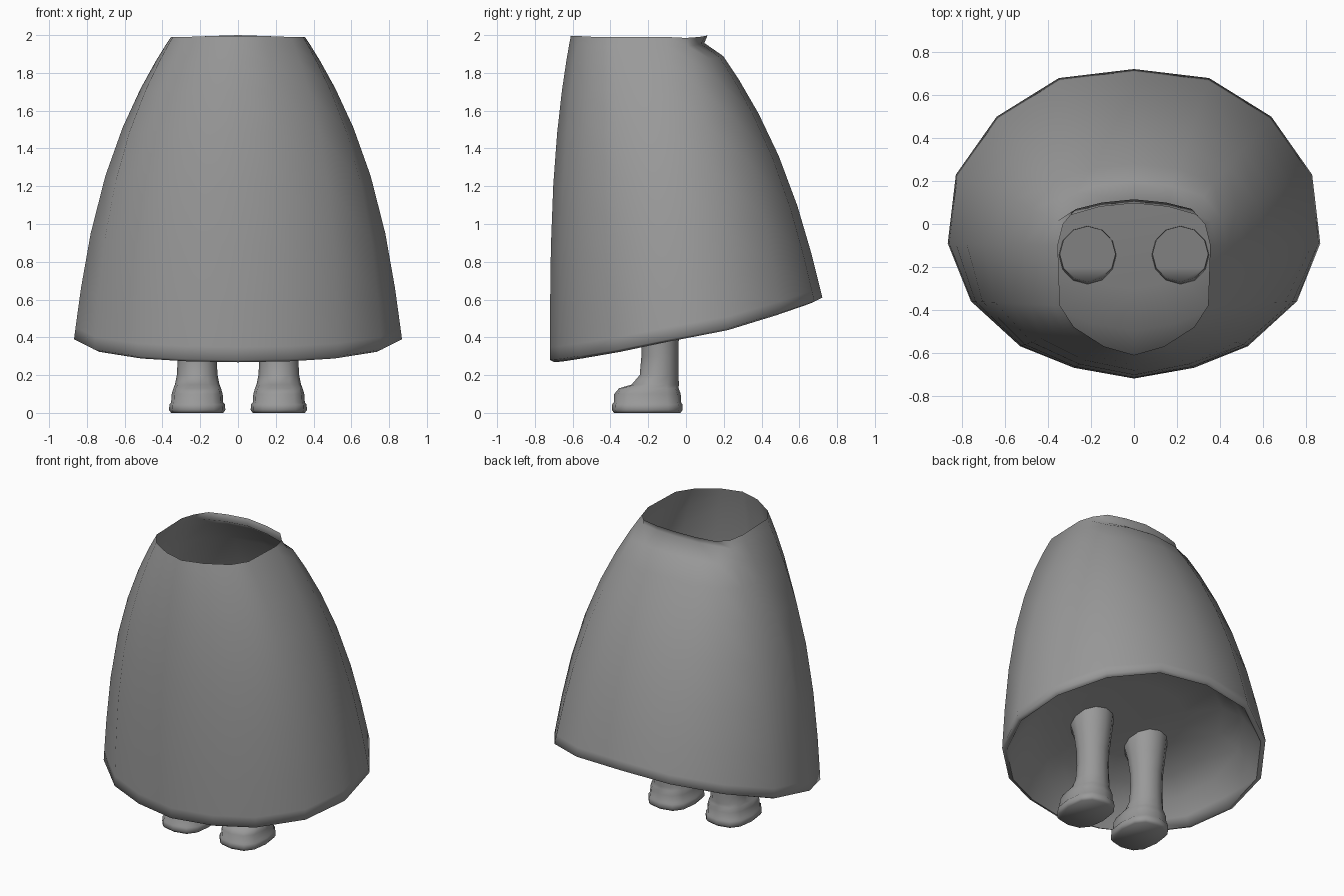
import bpy, bmesh, math

if "Cube" in bpy.data.objects:
    bpy.data.objects.remove(bpy.data.objects["Cube"])

grey = bpy.data.materials.new("warm_grey")
grey.diffuse_color = (0.32, 0.32, 0.32, 1)
grey.use_nodes = True
grey.node_tree.nodes["Principled BSDF"].inputs["Base Color"].default_value = grey.diffuse_color


def loft(name, rings, cap_start, cap_end, angle):
    """Skin a list of closed rings into one object."""
    bm = bmesh.new()
    rows = [[bm.verts.new(p) for p in r] for r in rings]
    n = len(rings[0])
    for a, b in zip(rows, rows[1:]):
        for i in range(n):
            j = (i + 1) % n
            bm.faces.new((a[i], a[j], b[j], b[i]))
    if cap_start:
        bm.faces.new(rows[0][::-1])
    if cap_end:
        bm.faces.new(rows[-1])
    bmesh.ops.recalc_face_normals(bm, faces=bm.faces)
    me = bpy.data.meshes.new(name)
    bm.to_mesh(me)
    bm.free()
    ob = bpy.data.objects.new(name, me)
    bpy.context.collection.objects.link(ob)
    me.materials.append(grey)
    bpy.context.view_layer.objects.active = ob
    ob.select_set(True)
    bpy.ops.object.shade_smooth_by_angle(angle=math.radians(angle))
    ob.select_set(False)
    return ob


def mirrored(half):
    """Half outline from back to front, closed around x = 0."""
    return half + [(-p[0],) + tuple(p[1:]) for p in half[-2:0:-1]]


# Skirt: hem and waist outlines, back to front
hem = mirrored([(0, .722, .61), (.35, .68, .59), (.64, .50, .53), (.83, .23, .45),
                (.868, -.09, .39), (.76, -.36, .335), (.53, -.57, .30),
                (.28, -.67, .285), (0, -.72, .28)])
waist = mirrored([(0, .115, 2.0), (.15, .10, 1.995), (.27, .07, 1.99), (.33, 0, 1.985),
                  (.355, -.10, 1.99), (.345, -.38, 1.99), (.28, -.48, 1.99),
                  (.14, -.57, 1.995), (0, -.61, 1.995)])
# Share of straight slope in each column; the rest is bulge
half_slope = [.55, .55, .52, .47, .40, .27, .13, .03, 0]
slope = half_slope + half_slope[-2:0:-1]


def wall(t, pinch=0):
    """Skirt ring at height share t; pinch draws the back in below the collar."""
    ring = []
    for b, w, a in zip(hem, waist, slope):
        f = a * t + (1 - a) * t ** (3 - .5 * a)
        y = b[1] + (w[1] - b[1]) * f
        if a > .5:
            y -= pinch
        ring.append((b[0] + (w[0] - b[0]) * f, y, b[2] + (w[2] - b[2]) * t))
    return ring


def underside(s, mix, drop=0):
    """Inset hem ring, blended up to a floor that leans like the hem."""
    ring = []
    for x, y, z in hem:
        yy = -.03 + (y + .03) * s
        ring.append((x * s, yy, z + (.625 + .32 * (yy + .14) - z) * mix - drop))
    return ring


# The rolled hem folds under and closes the skirt with a leaning floor
rings = [underside(.4, 1), underside(.68, .92), underside(.83, .6),
         underside(.92, .2), underside(.965, 0, .012)]
rings += [wall(t) for t in (0, .04, .17, .35, .54, .70, .83, .92)]
rings += [wall(.97, .05), wall(1)]
loft("skirt", rings, True, False, 80)


# Boots: (height, centre y, half width, half depth)
BOOT = [(0, -.205, .138, .176), (.015, -.205, .149, .187), (.045, -.205, .147, .186),
        (.055, -.204, .138, .178), (.10, -.204, .135, .176), (.13, -.197, .126, .158),
        (.15, -.163, .118, .125), (.20, -.142, .108, .103), (.30, -.138, .102, .098),
        (.40, -.138, .104, .100), (.52, -.140, .118, .116), (.62, -.145, .134, .136),
        (.66, -.140, .130, .130)]


def power(v, e):
    return math.copysign(abs(v) ** e, v)


def ellipse(cx, z, cy, rx, ry, n=12):
    """Ring of a boot; the foot is squarish and the top leans with the floor."""
    lean = .32 if z > .6 else 0
    e = .75 if z < .14 else 1
    ring = []
    for i in range(n):
        a = 2 * math.pi * i / n
        y = cy + ry * power(round(math.sin(a), 6), e)
        ring.append((cx + rx * power(round(math.cos(a), 6), e), y, z + lean * (y + .14)))
    return ring


for side, name in ((1, "right_boot"), (-1, "left_boot")):
    loft(name, [ellipse(side * .216, *row) for row in BOOT], True, True, 60)
